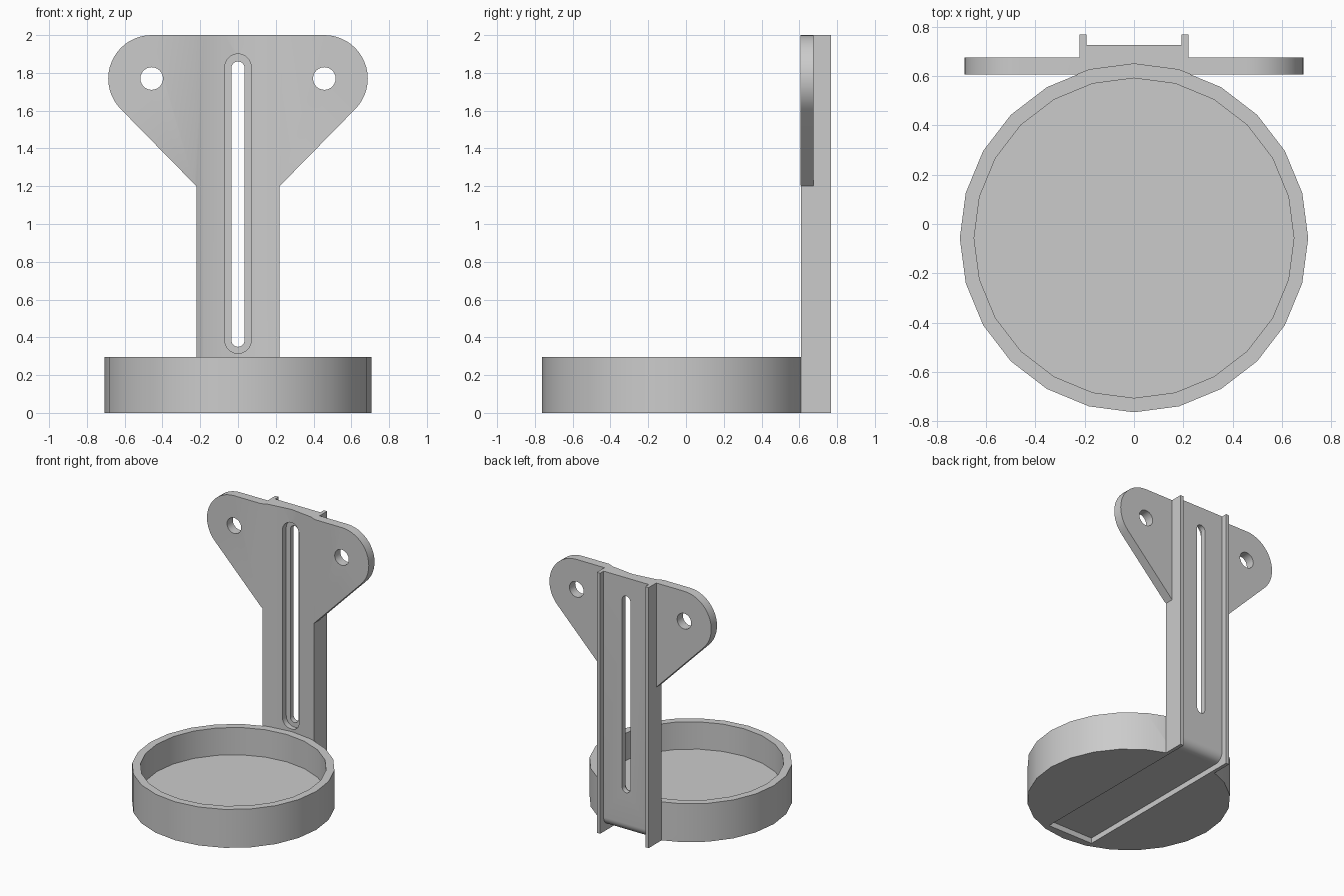
import bpy, bmesh
from math import sin, cos, radians
from mathutils import Vector

if "Cube" in bpy.data.objects:
    bpy.data.objects.remove(bpy.data.objects["Cube"])

grey = bpy.data.materials.new("plain grey")
grey.use_nodes = True
grey.diffuse_color = (0.6, 0.6, 0.6, 1)
grey.node_tree.nodes["Principled BSDF"].inputs["Base Color"].default_value = (0.6, 0.6, 0.6, 1)


def prism(name, points, axis, low, high):
    """Extrude a flat outline along one axis: x takes (y, z), y takes (x, z), z takes (x, y)."""
    index = "xyz".index(axis)
    bm = bmesh.new()
    verts = []
    for p in points:
        co = list(p)
        co.insert(index, low)
        verts.append(bm.verts.new(co))
    face = bm.faces.new(verts)
    grown = bmesh.ops.extrude_face_region(bm, geom=[face])["geom"]
    shift = Vector((0, 0, 0))
    shift[index] = high - low
    bmesh.ops.translate(bm, vec=shift, verts=[g for g in grown if isinstance(g, bmesh.types.BMVert)])
    bmesh.ops.recalc_face_normals(bm, faces=bm.faces)
    mesh = bpy.data.meshes.new(name)
    bm.to_mesh(mesh)
    bm.free()
    mesh.materials.append(grey)
    obj = bpy.data.objects.new(name, mesh)
    bpy.context.collection.objects.link(obj)
    return obj


def arc(cx, cy, r, start, end, steps):
    angles = [radians(start + (end - start) * i / steps) for i in range(steps + 1)]
    return [(cx + r * cos(a), cy + r * sin(a)) for a in angles]


def rect(x, low, high):
    return [(-x, low), (x, low), (x, high), (-x, high)]


def capsule(r, low, high):
    return arc(0, high - r, r, 0, 180, 16) + arc(0, low + r, r, 180, 360, 16)


def combine(obj, other, operation, keep=False):
    mod = obj.modifiers.new("combine", "BOOLEAN")
    mod.operation, mod.solver, mod.object = operation, "EXACT", other
    bpy.context.view_layer.update()
    bpy.context.view_layer.objects.active = obj
    bpy.ops.object.modifier_apply(modifier=mod.name)
    if not keep:
        bpy.data.objects.remove(other)


def cut(obj, cutter, keep=False):
    combine(obj, cutter, "DIFFERENCE", keep)


CUP_Y, CUP_R, INNER_R, CUP_TOP, FLOOR = -0.057, 0.706, 0.648, 0.295, 0.085
FRONT, EAR_BACK, PLATE_BACK, RIB_BACK = 0.605, 0.675, 0.725, 0.767


def ring(r):
    return arc(0, CUP_Y, r, 90, 435, 23)


# Round cup with a flat floor
cup = prism("cup", ring(CUP_R), "z", 0, CUP_TOP)
cut(cup, prism("cup_hollow", ring(INNER_R), "z", FLOOR, 1))

# Bracket: eared plate joined to the upright post
ear = arc(0.457, 1.77, 0.23, -45, 90, 18)
half = [(0.22, 0), (0.22, 1.2)] + ear
outline = half + [(-x, z) for x, z in reversed(half)]
bracket = prism("bracket", outline, "y", FRONT, EAR_BACK)
combine(bracket, prism("post", rect(0.22, 0.64, RIB_BACK), "z", 0, 2), "UNION")

# Concave front that follows the cup
cut(bracket, prism("groove_cutter", ring(CUP_R), "z", -0.1, 2.1))

# Stepped slot and mounting holes
cut(bracket, prism("slot_cutter", capsule(0.035, 0.35, 1.86), "y", 0.5, 0.9))
cut(bracket, prism("slot_step_cutter", capsule(0.07, 0.315, 1.9), "y", 0.5, 0.685))
for side in (-1, 1):
    cut(bracket, prism("hole_cutter", arc(side * 0.457, 1.77, 0.06, 0, 345, 23), "y", 0.5, 0.9))

# Channel down the back and under the cup, with a rounded bend
bend, depth = 0.07, 0.042
channel = [(0.9, 2.1), (PLATE_BACK, 2.1)]
channel += arc(PLATE_BACK - bend, depth + bend, bend, 0, -90, 8)
channel += [(-0.69, depth), (-0.69, -0.1), (0.9, -0.1)]
channel_cutter = prism("channel_cutter", channel, "x", -0.192, 0.192)
cut(bracket, channel_cutter, keep=True)
cut(cup, channel_cutter)

# Smooth rounds, sharp corners
bpy.ops.object.select_all(action="DESELECT")
for obj in (cup, bracket):
    obj.select_set(True)
bpy.context.view_layer.objects.active = bracket
bpy.ops.object.shade_smooth_by_angle(angle=radians(30))
